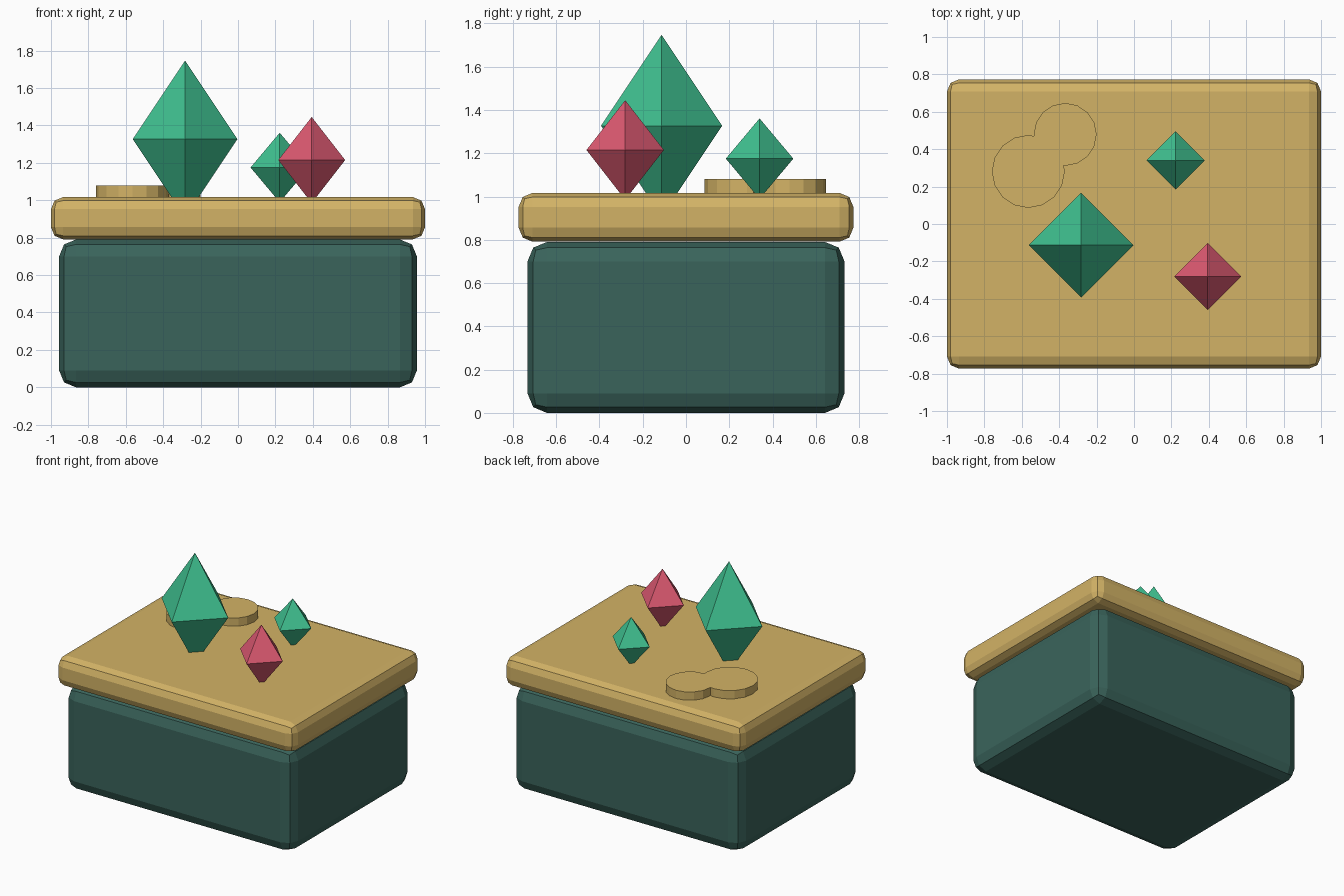
import bpy
import bmesh

if "Cube" in bpy.data.objects:
    bpy.data.objects.remove(bpy.data.objects["Cube"])


def material(name, rgb):
    mat = bpy.data.materials.new(name)
    mat.diffuse_color = (*rgb, 1.0)
    mat.use_nodes = True
    mat.node_tree.nodes["Principled BSDF"].inputs["Base Color"].default_value = mat.diffuse_color
    return mat


teal = material("dark_teal", (0.042, 0.127, 0.105))
gold = material("gold", (0.65, 0.45, 0.133))
green = material("green_gem", (0.051, 0.54, 0.283))
red = material("red_gem", (0.73, 0.102, 0.168))


def mesh_object(name, bm, mat, location):
    bmesh.ops.recalc_face_normals(bm, faces=bm.faces)
    mesh = bpy.data.meshes.new(name)
    bm.to_mesh(mesh)
    bm.free()
    mesh.materials.append(mat)
    obj = bpy.data.objects.new(name, mesh)
    obj.location = location
    bpy.context.collection.objects.link(obj)
    return obj


def rounded_box(name, size, z_mid, bevel, mat):
    bm = bmesh.new()
    bmesh.ops.create_cube(bm, size=1)
    bmesh.ops.scale(bm, vec=size, verts=bm.verts)
    obj = mesh_object(name, bm, mat, (0, 0, z_mid))
    mod = obj.modifiers.new("rounded_edges", 'BEVEL')
    mod.width = bevel
    mod.segments = 2
    return obj


def gem(name, location, radius, half_height, mat):
    # Four-sided double pyramid
    bm = bmesh.new()
    ring = [bm.verts.new((x * radius, y * radius, 0))
            for x, y in ((1, 0), (0, 1), (-1, 0), (0, -1))]
    for z in (half_height, -half_height):
        tip = bm.verts.new((0, 0, z))
        for i in range(4):
            bm.faces.new((ring[i], ring[(i + 1) % 4], tip))
    return mesh_object(name, bm, mat, location)


def disc(name, x, y, radius, z_low, z_high):
    bm = bmesh.new()
    bmesh.ops.create_cone(bm, cap_ends=True, segments=16, radius1=radius,
                          radius2=radius, depth=z_high - z_low)
    return mesh_object(name, bm, gold, (x, y, (z_low + z_high) / 2))


# Chest body and overhanging lid
rounded_box("chest_body", (1.913, 1.465, 0.79), 0.395, 0.09, teal)
rounded_box("lid", (2.0, 1.547, 0.226), 0.904, 0.065, gold)

# Gems partly sunk into the lid
gem("large_green_gem", (-0.283, -0.113, 1.327), 0.28, 0.42, green)
gem("small_green_gem", (0.223, 0.34, 1.175), 0.156, 0.186, green)
gem("red_gem", (0.394, -0.281, 1.215), 0.179, 0.23, red)

# Two overlapping coins fused into one flat piece
coins = disc("coins", -0.565, 0.281, 0.195, 0.98, 1.08)
small_coin = disc("small_coin", -0.368, 0.479, 0.168, 0.98, 1.08)
small_coin.hide_render = True
small_coin.hide_viewport = True
fuse = coins.modifiers.new("fuse", 'BOOLEAN')
fuse.operation = 'UNION'
fuse.solver = 'EXACT'
fuse.object = small_coin
